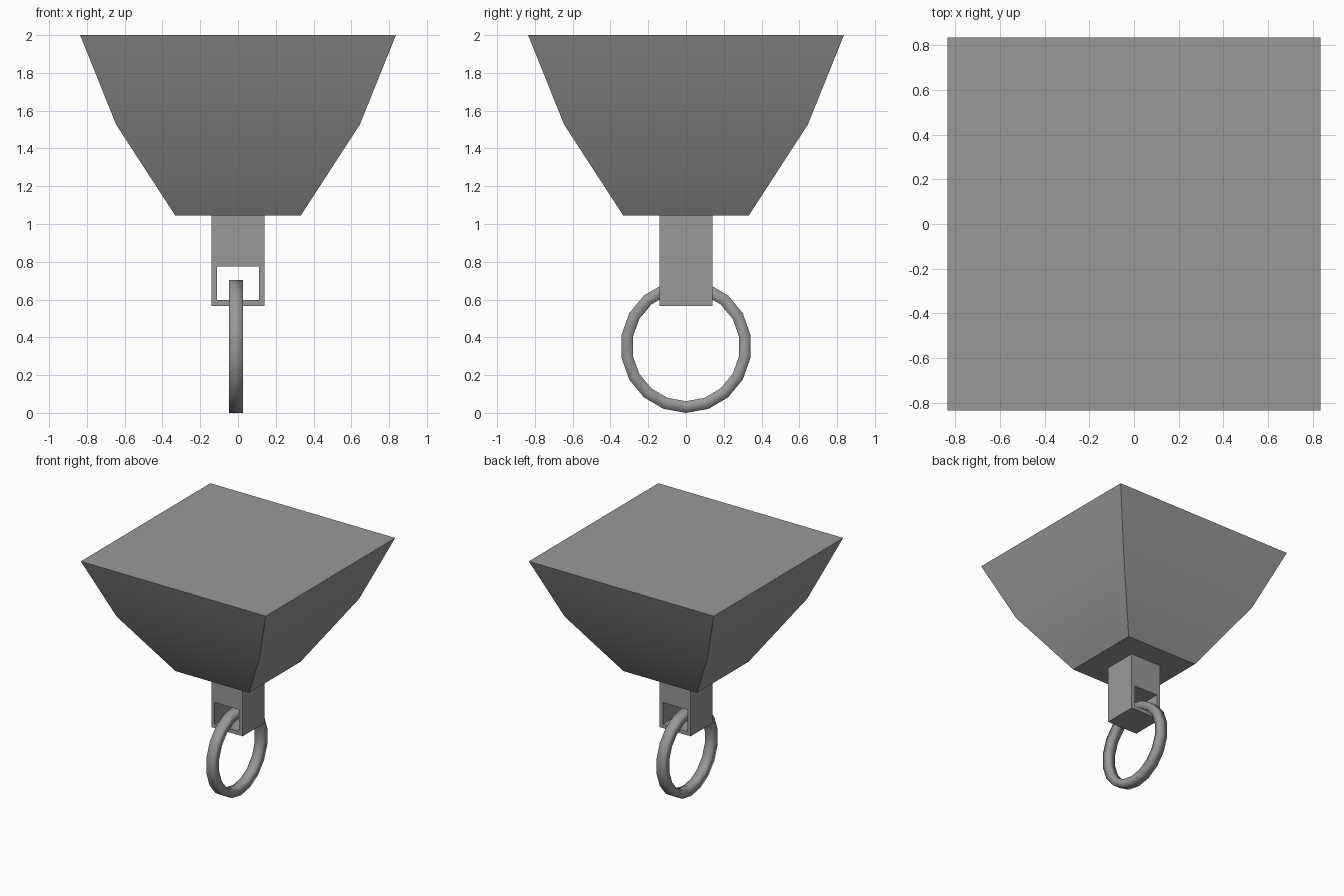
import bpy
from math import sin, cos, tau, radians

if "Cube" in bpy.data.objects:
    bpy.data.objects.remove(bpy.data.objects["Cube"])

# Dark grey metal shared by all parts
metal = bpy.data.materials.new("dark_grey")
metal.diffuse_color = (0.32, 0.32, 0.32, 1)
metal.use_nodes = True
metal.node_tree.nodes["Principled BSDF"].inputs["Base Color"].default_value = metal.diffuse_color


def add_object(name, verts, faces, smooth_angle=None):
    mesh = bpy.data.meshes.new(name)
    mesh.from_pydata(verts, [], faces)
    mesh.materials.append(metal)
    obj = bpy.data.objects.new(name, mesh)
    bpy.context.collection.objects.link(obj)
    # Make normals face outward, then smooth the shallow edges
    bpy.ops.object.select_all(action='DESELECT')
    obj.select_set(True)
    bpy.context.view_layer.objects.active = obj
    bpy.ops.object.mode_set(mode='EDIT')
    bpy.ops.mesh.select_all(action='SELECT')
    bpy.ops.mesh.normals_make_consistent(inside=False)
    bpy.ops.object.mode_set(mode='OBJECT')
    if smooth_angle:
        bpy.ops.object.shade_smooth_by_angle(angle=radians(smooth_angle))


def bridge(a, b, n):
    """Quads joining two n-sided loops that start at vertex a and b."""
    return [(a + i, a + (i + 1) % n, b + (i + 1) % n, b + i) for i in range(n)]


def rect(x0, x1, z0, z1, y):
    return [(x0, y, z0), (x1, y, z0), (x1, y, z1), (x0, y, z1)]


# Flared square body: stacked square sections, capped at both ends
sections = [(0.333, 1.046), (0.645, 1.526), (0.836, 2.0)]
verts = [(sx * h, sy * h, z) for h, z in sections
         for sx, sy in ((-1, -1), (1, -1), (1, 1), (-1, 1))]
faces = bridge(0, 4, 4) + bridge(4, 8, 4) + [(3, 2, 1, 0), (8, 9, 10, 11)]
add_object("flared_body", verts, faces, 30)

# Square post with a rectangular eye running front to back
H = 0.141
outer = (-H, H, 0.566, 1.046)
inner = (-0.112, 0.11, 0.598, 0.775)
verts = rect(*outer, -H) + rect(*inner, -H) + rect(*outer, H) + rect(*inner, H)
faces = (bridge(0, 4, 4) + bridge(12, 8, 4)      # front and back frames
         + bridge(8, 0, 4) + bridge(4, 12, 4))   # outer walls and eye walls
add_object("eye_post", verts, faces)

# Hanging ring: 18 segments of square bar, smooth shaded, one vertex at the bottom
MAJOR = 18
section = [(-0.047, 0.290), (0.027, 0.290), (0.027, 0.352), (-0.047, 0.352)]
verts, faces = [], []
for i in range(MAJOR):
    a = tau * i / MAJOR
    verts += [(x, 0.985 * r * sin(a), 0.352 - r * cos(a)) for x, r in section]
    faces += bridge(i * 4, (i + 1) % MAJOR * 4, 4)
add_object("hanging_ring", verts, faces, 180)
